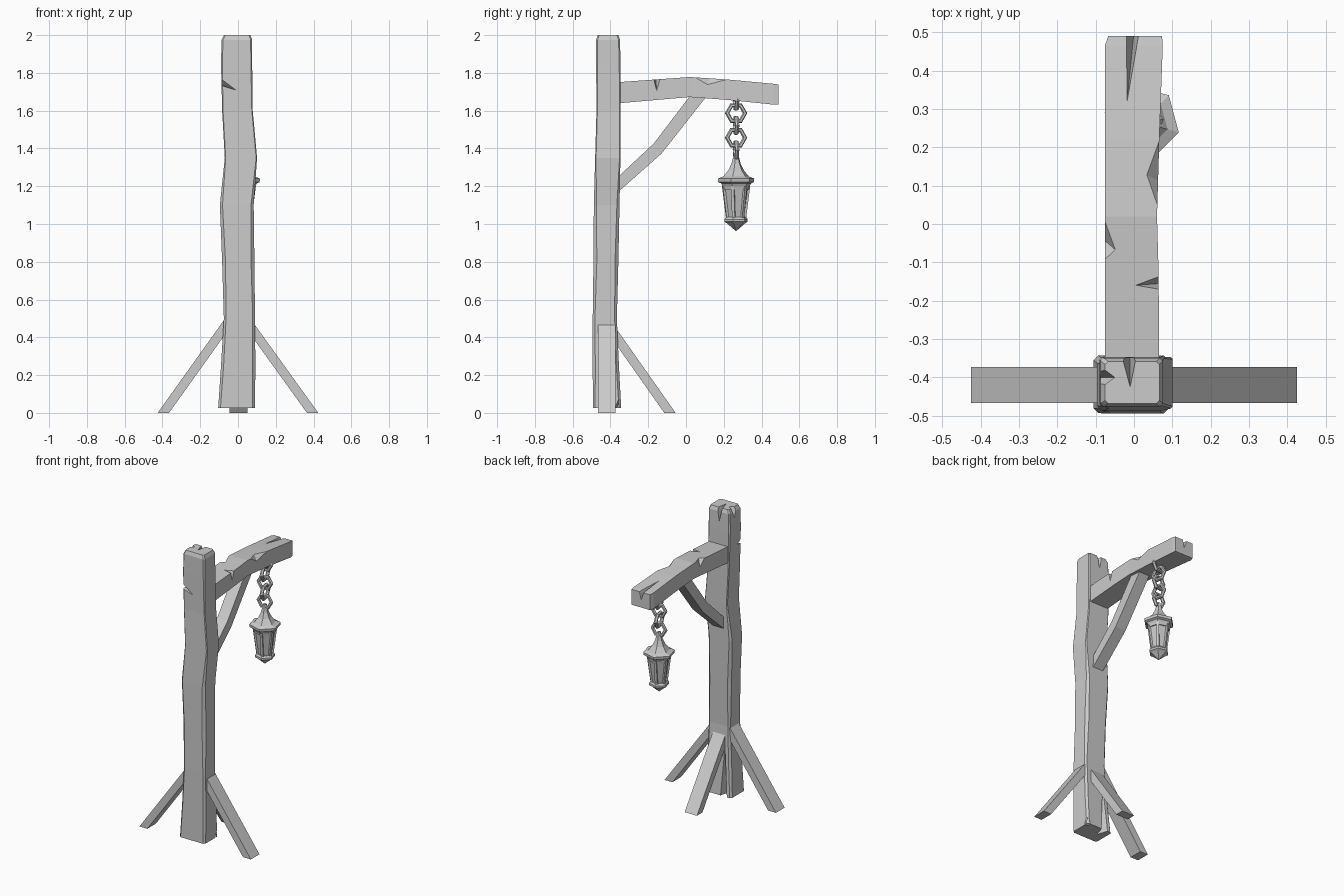
import bpy, bmesh, math
from mathutils import Vector

if "Cube" in bpy.data.objects:
    bpy.data.objects.remove(bpy.data.objects["Cube"])


def finish(name, bm):
    bmesh.ops.recalc_face_normals(bm, faces=bm.faces)
    me = bpy.data.meshes.new(name)
    bm.to_mesh(me)
    bm.free()
    ob = bpy.data.objects.new(name, me)
    bpy.context.collection.objects.link(ob)
    return ob


def skin(bm, rings):
    """Join rings of equal point count into a closed, flat faced solid."""
    loops = [[bm.verts.new(p) for p in r] for r in rings]
    n = len(loops[0])
    for a, b in zip(loops, loops[1:]):
        for i in range(n):
            j = (i + 1) % n
            bm.faces.new((a[i], a[j], b[j], b[i]))
    bm.faces.new(loops[0])
    bm.faces.new(loops[-1])


def loft(name, rings):
    bm = bmesh.new()
    skin(bm, rings)
    return finish(name, bm)


def box_ring(u0, u1, v0, v1, c):
    """Rectangle with cut corners."""
    return [(u0 + c, v0), (u1 - c, v0), (u1, v0 + c), (u1, v1 - c),
            (u1 - c, v1), (u0 + c, v1), (u0, v1 - c), (u0, v0 + c)]


def chip(target, points):
    """Cut a splinter notch: three surface points and one deep point."""
    d = Vector(points[3])
    tri = [d + (Vector(p) - d) * 1.12 for p in points[:3]]
    bm = bmesh.new()
    v = [bm.verts.new(p) for p in tri + [d]]
    for f in ((0, 1, 2), (0, 1, 3), (1, 2, 3), (2, 0, 3)):
        bm.faces.new([v[i] for i in f])
    cut = finish("chip_cutter", bm)
    cut.hide_render = True
    cut.hide_set(True)
    m = target.modifiers.new("chip", 'BOOLEAN')
    m.operation, m.solver, m.object = 'DIFFERENCE', 'EXACT', cut


# Rough upright post: z, x0, x1, y0, y1, corner cut
post_rows = [(0.025, -.105, .09, -.493, -.343, .012), (.25, -.09, .092, -.494, -.355, .014),
             (.5, -.075, .09, -.494, -.366, .012), (.8, -.084, .087, -.49, -.358, .018),
             (1.1, -.096, .083, -.488, -.352, .014), (1.35, -.07, .101, -.481, -.347, .005),
             (1.6, -.084, .078, -.474, -.346, .005), (1.85, -.09, .075, -.476, -.347, .007),
             (1.975, -.087, .075, -.476, -.349, .008), (2.0, -.075, .066, -.468, -.358, .008)]
post = loft("post", [[(x, y, z) for x, y in box_ring(x0, x1, y0, y1, c)]
                     for z, x0, x1, y0, y1, c in post_rows])
for pts in (
    [(-.095, -.485, 1.78), (-.095, -.485, 1.735), (0, -.48, 1.705), (-.1, -.43, 1.74)],
    [(-.03, -.35, 2.0), (.005, -.35, 2.0), (-.01, -.425, 2.0), (-.01, -.34, 1.9)],
    [(-.09, -.37, 2.0), (-.09, -.43, 2.0), (-.05, -.40, 2.0), (-.098, -.40, 1.92)],
    [(-.075, -.335, .01), (-.02, -.335, .01), (-.045, -.35, .42), (-.045, -.42, .01)],
    [(.1, -.39, .01), (.095, -.34, .12), (.06, -.335, .01), (.07, -.37, .01)],
):
    chip(post, pts)

# Bent horizontal arm: y, x0, x1, z0, z1
arm_rows = [(-.37, -.076, .066, 1.638, 1.75), (-.12, -.076, .064, 1.66, 1.768),
            (.02, -.076, .06, 1.672, 1.778), (.22, -.075, .066, 1.657, 1.765),
            (.465, -.076, .075, 1.632, 1.742), (.49, -.067, .073, 1.632, 1.738)]
arm = loft("arm", [[(x0, y, z0), (x1, y, z0), (x1, y, z1), (x0, y, z1)]
                   for y, x0, x1, z0, z1 in arm_rows])
for pts in (
    [(-.022, .5, 1.745), (.015, .5, 1.745), (-.02, .30, 1.764), (0, .5, 1.68)],
    [(.07, .02, 1.78), (.07, .24, 1.768), (.03, .13, 1.775), (.07, .11, 1.73)],
    [(-.078, .015, 1.78), (-.078, -.1, 1.775), (-.045, -.07, 1.778), (-.08, -.04, 1.72)],
    [(.068, -.135, 1.77), (.068, -.172, 1.77), (0, -.16, 1.77), (.07, -.155, 1.70)],
):
    chip(arm, pts)

# Kinked brace under the arm
brace_rows = [((-.37, 1.16), (-.37, 1.24)), ((-.13, 1.372), (-.17, 1.427)),
              ((.12, 1.69), (.03, 1.69))]
loft("brace", [[(-.04, *a), (.04, *a), (.04, *b), (-.04, *b)] for a, b in brace_rows])


# Sloping feet, the same profile on three sides
def foot(name, ox, oy, angle, reach, inner, top):
    t = (top / (reach - inner))
    back = inner - .03
    prof = [(reach, 0), (reach - .06, 0), (back, (reach - .06 - back) * t), (back, (reach - back) * t)]
    ca, sa = math.cos(angle), math.sin(angle)
    loft(name, [[(ox + u * ca - w * sa, oy + u * sa + w * ca, z) for u, z in prof]
                for w in (-.047, .047)])


foot("left_foot", 0, -.42, math.pi, .425, .075, .49)
foot("right_foot", 0, -.42, 0, .425, .09, .465)
foot("back_foot", .002, -.42, math.pi / 2, .365, .055, .44)

# Chain of alternating six-sided links
CX, CY = .02, .265


def link(name, z, turn, radius):
    bm = bmesh.new()
    n, k = 6, 6
    grid = []
    for i in range(n):
        a = 2 * math.pi * i / n
        row = []
        for j in range(k):
            b = 2 * math.pi * j / k
            r = radius + .012 * math.cos(b)
            u, w = r * math.cos(a), .012 * math.sin(b)
            row.append(bm.verts.new((CX + u * math.cos(turn) - w * math.sin(turn),
                                     CY + u * math.sin(turn) + w * math.cos(turn),
                                     z + r * math.sin(a))))
        grid.append(row)
    for i in range(n):
        for j in range(k):
            i2, j2 = (i + 1) % n, (j + 1) % k
            bm.faces.new((grid[i][j], grid[i2][j], grid[i2][j2], grid[i][j2]))
    finish(name, bm)


for i, z in enumerate((1.65, 1.587, 1.522, 1.457, 1.393)):
    link("chain_link_%d" % (i + 1), z, math.pi / 2 * (i % 2) + math.radians(8), .048 if i % 2 else .046)


# Six-sided lantern
def hexagon(r, z):
    return [(CX + r * math.cos(math.radians(-15 + 60 * i)),
             CY + r * math.sin(math.radians(-15 + 60 * i)), z) for i in range(6)]


def turned(name, profile):
    loft(name, [hexagon(r, z) for r, z in profile])


turned("lantern_roof", [(.072, 1.195), (.082, 1.215), (.098, 1.222), (.1, 1.24), (.07, 1.252),
                        (.042, 1.285), (.025, 1.32), (.011, 1.375)])
turned("lantern_glass", [(.046, 1.03), (.067, 1.20)])
turned("lantern_top_frame", [(.072, 1.183), (.075, 1.2)])
turned("lantern_base", [(.001, .963), (.052, 1.005), (.064, 1.012), (.064, 1.025), (.054, 1.037)])

# Corner bars of the lantern
for i in range(6):
    a = math.radians(-15 + 60 * i)
    rings = []
    for r, z in ((.05, 1.03), (.072, 1.2)):
        rings.append([(CX + (r + u) * math.cos(a) - w * math.sin(a),
                       CY + (r + u) * math.sin(a) + w * math.cos(a), z)
                      for u, w in ((-.01, -.008), (.003, -.008), (.003, .008), (-.01, .008))])
    loft("lantern_bar_%d" % (i + 1), rings)
